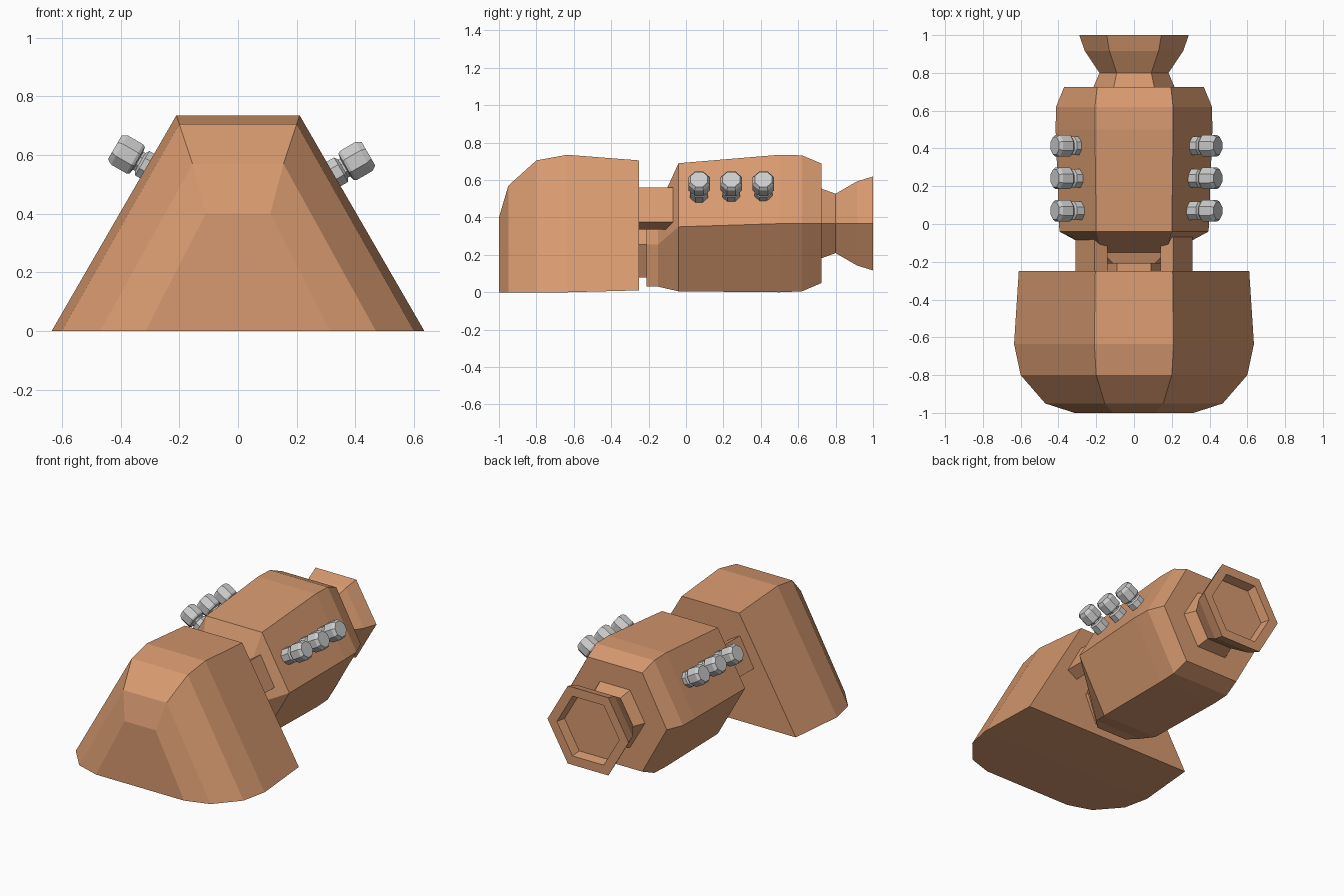
import bpy, bmesh, math
from mathutils import Matrix, Vector

if "Cube" in bpy.data.objects:
    bpy.data.objects.remove(bpy.data.objects["Cube"])


def material(name, rgb):
    m = bpy.data.materials.new(name)
    m.use_nodes = True
    m.diffuse_color = (*rgb, 1)
    m.node_tree.nodes["Principled BSDF"].inputs["Base Color"].default_value = (*rgb, 1)
    return m


TAN = material("tan", (0.68, 0.32, 0.16))
GREY = material("light grey", (0.6, 0.6, 0.6))


def loft(name, rings, mat, matrix=Matrix()):
    """Skin a closed solid through rings with equal point counts."""
    bm = bmesh.new()
    loops = [[bm.verts.new(p) for p in ring] for ring in rings]
    n = len(loops[0])
    for a, b in zip(loops, loops[1:]):
        for i in range(n):
            j = (i + 1) % n
            bm.faces.new((a[i], a[j], b[j], b[i]))
    bm.faces.new(loops[0])
    bm.faces.new(loops[-1])
    bmesh.ops.recalc_face_normals(bm, faces=bm.faces)
    mesh = bpy.data.meshes.new(name)
    bm.to_mesh(mesh)
    bm.free()
    mesh.materials.append(mat)
    ob = bpy.data.objects.new(name, mesh)
    ob.matrix_world = matrix
    bpy.context.collection.objects.link(ob)
    return ob


def trapezoid(y, bottom, top, height, base=0):
    return [(-bottom, y, base), (bottom, y, base), (top, y, height), (-top, y, height)]


def hexagon(y, side, flat, low, mid, high):
    return [(side, y, mid), (flat, y, high), (-flat, y, high),
            (-side, y, mid), (-flat, y, low), (flat, y, low)]


def regular_hex(y, r, z=0.368):
    h = r * math.sqrt(3) / 2
    return hexagon(y, r, r / 2, z - h, z, z + h)


# Wide front hood, rounded off towards the front
loft("front_hood", [
    trapezoid(-1.0, 0.315, 0.11, 0.40),
    trapezoid(-0.95, 0.47, 0.155, 0.57),
    trapezoid(-0.80, 0.60, 0.20, 0.705),
    trapezoid(-0.635, 0.635, 0.21, 0.735),
    trapezoid(-0.25, 0.61, 0.205, 0.705, 0.01)], TAN)

# Six-sided body with a narrowed neck into the hood
loft("body", [
    hexagon(-0.26, 0.17, 0.09, 0.08, 0.255, 0.40),
    hexagon(-0.21, 0.17, 0.09, 0.08, 0.255, 0.40),
    hexagon(-0.21, 0.19, 0.11, 0.03, 0.255, 0.43),
    hexagon(-0.15, 0.19, 0.17, 0.03, 0.255, 0.45),
    hexagon(-0.04, 0.395, 0.20, 0.005, 0.35, 0.69),
    hexagon(0.50, 0.415, 0.207, 0.0, 0.367, 0.735),
    hexagon(0.62, 0.413, 0.207, 0.005, 0.367, 0.732),
    hexagon(0.725, 0.37, 0.195, 0.05, 0.367, 0.688)], TAN)

# Flared rear nozzle with a recessed opening
loft("rear_nozzle", [regular_hex(y, r) for y, r in (
    (0.70, 0.225), (0.80, 0.183), (0.915, 0.26), (1.0, 0.29),
    (1.0, 0.223), (0.94, 0.21))], TAN)

# Tilted link plates and bolts on both upper sides
BOLT = ((-0.04, 0.052), (0.03, 0.052), (0.038, 0.038), (0.046, 0.038),
        (0.05, 0.056), (0.06, 0.062), (0.12, 0.062), (0.138, 0.05))
for label, s, bx, bz in (("left", 1, 0.325, 0.535), ("right", -1, 0.30, 0.557)):
    plate = ((0.31, 0.375), (0.21, 0.56), (0.14, 0.52), (0.24, 0.335))
    loft(label + "_link_plate",
         [[(s * x, y, z) for x, z in plate] for y in (-0.26, -0.07)], TAN)

    axis = Vector((s * math.cos(math.pi / 6), 0, math.sin(math.pi / 6)))
    turn = axis.to_track_quat('Z', 'Y').to_matrix().to_4x4()
    rings = [[(r * math.cos((k + 0.5) * math.pi / 4),
               r * math.sin((k + 0.5) * math.pi / 4), t) for k in range(8)]
             for t, r in BOLT]
    for i in range(3):
        place = Matrix.Translation((s * bx, 0.07 + 0.172 * i, bz)) @ turn
        loft(f"{label}_bolt_{i + 1}", rings, GREY, place)
